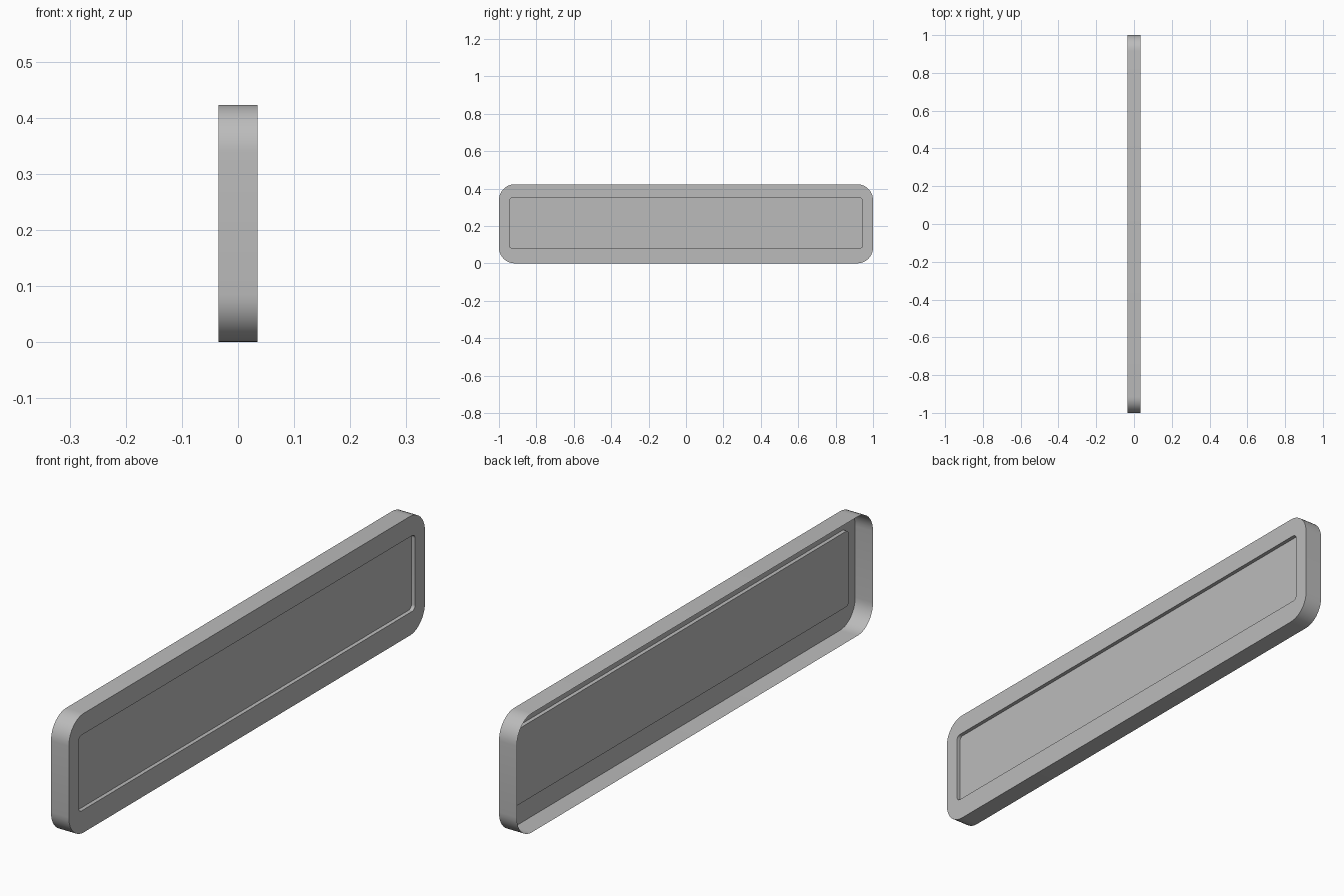
import bpy
import bmesh
from math import cos, sin, pi

if "Cube" in bpy.data.objects:
    bpy.data.objects.remove(bpy.data.objects["Cube"])

LENGTH, HEIGHT, DEPTH = 2.0, 0.423, 0.07
SEGMENTS = 10

grey = bpy.data.materials.new("mid grey")
grey.use_nodes = True
colour = (0.5, 0.5, 0.5, 1)
grey.diffuse_color = colour
grey.node_tree.nodes["Principled BSDF"].inputs["Base Color"].default_value = colour


def rounded_loop(bm, x, half_y, z_low, z_high, radius):
    """Rounded rectangle of vertices in the plane at x, counter-clockwise from +x."""
    y, low, high = half_y - radius, z_low + radius, z_high - radius
    centres = [(y, high), (-y, high), (-y, low), (y, low)]
    verts = []
    for corner, (cy, cz) in enumerate(centres):
        for step in range(SEGMENTS + 1):
            a = (corner + step / SEGMENTS) * pi / 2
            verts.append(bm.verts.new((x, cy + radius * cos(a), cz + radius * sin(a))))
    return verts


# Open-backed tray: thin rim wall, flat border, sunken panel
front = DEPTH / 2
outer = (LENGTH / 2, 0, HEIGHT, 0.085)
inner = (0.944, 0.081, 0.35, 0.016)
bm = bmesh.new()
loops = [
    rounded_loop(bm, -front, *outer),
    rounded_loop(bm, front, *outer),
    rounded_loop(bm, front, *inner),
    rounded_loop(bm, front - 0.014, *inner),
]
for a, b in zip(loops, loops[1:]):
    for i in range(len(a)):
        j = (i + 1) % len(a)
        bm.faces.new((a[i], a[j], b[j], b[i]))
bm.faces.new(loops[-1])

mesh = bpy.data.meshes.new("recessed_tray")
bm.to_mesh(mesh)
bm.free()
mesh.materials.append(grey)
tray = bpy.data.objects.new("recessed_tray", mesh)
bpy.context.collection.objects.link(tray)

# Smooth corners, crisp edges
bpy.context.view_layer.objects.active = tray
tray.select_set(True)
bpy.ops.object.shade_smooth_by_angle(angle=pi / 6)
